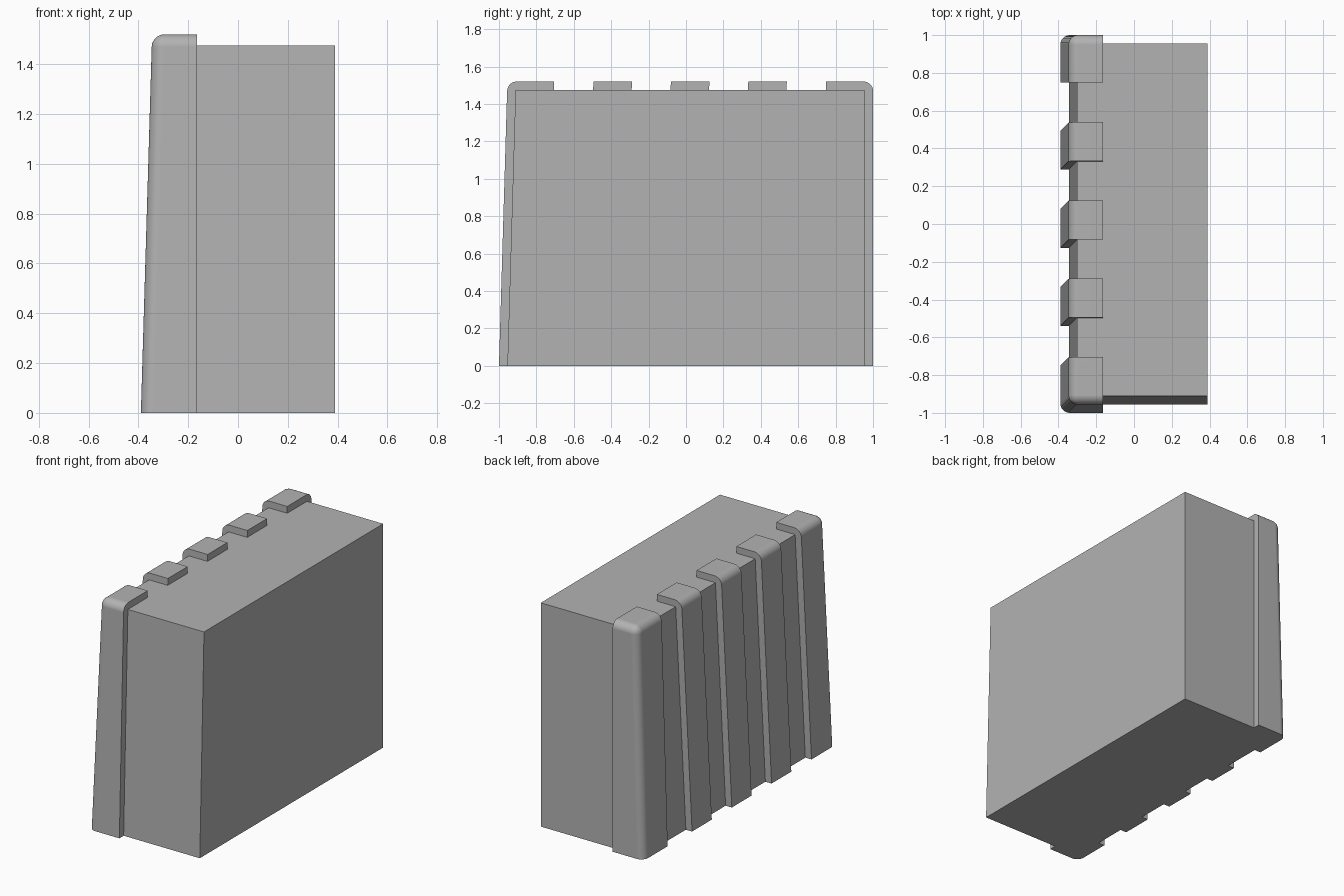
import bpy, bmesh
from math import radians

cube = bpy.data.objects.get("Cube")
if cube:
    bpy.data.objects.remove(cube, do_unlink=True)

LEAN = 0.045     # inward lean of the ribbed and front sides over the full height
TOP = 1.52

grey = bpy.data.materials.new("plain grey")
grey.use_nodes = True
colour = (0.45, 0.45, 0.45, 1)
grey.diffuse_color = colour
grey.node_tree.nodes["Principled BSDF"].inputs["Base Color"].default_value = colour


def leaning_box(x0, x1, y0, y1, height):
    """Box whose -x and -y sides lean inwards with height."""
    bm = bmesh.new()
    bmesh.ops.create_cube(bm, size=1)
    for v in bm.verts:
        shift = LEAN * height / TOP if v.co.z > 0 else 0
        v.co.x = x1 if v.co.x > 0 else x0 + shift
        v.co.y = y1 if v.co.y > 0 else y0 + shift
        v.co.z = height if v.co.z > 0 else 0
    return bm


def cut(bm, y, normal):
    """Remove everything on the normal side of a plane and close the hole."""
    bmesh.ops.bisect_plane(bm, geom=bm.verts[:] + bm.edges[:] + bm.faces[:],
                           plane_co=(0, y, 0), plane_no=normal, clear_outer=True)
    bmesh.ops.holes_fill(bm, edges=[e for e in bm.edges if e.is_boundary])


def finish(bm, name, rounded=False):
    bmesh.ops.recalc_face_normals(bm, faces=bm.faces[:])
    mesh = bpy.data.meshes.new(name)
    bm.to_mesh(mesh)
    bm.free()
    mesh.materials.append(grey)
    obj = bpy.data.objects.new(name, mesh)
    bpy.context.collection.objects.link(obj)
    if rounded:
        bpy.ops.object.select_all(action='DESELECT')
        obj.select_set(True)
        bpy.context.view_layer.objects.active = obj
        bpy.ops.object.shade_smooth_by_angle(angle=radians(35))
        weighted = obj.modifiers.new("even shading", 'WEIGHTED_NORMAL')
        weighted.keep_sharp = True


# Main block
finish(leaning_box(-0.345, 0.39, -0.955, 0.955, 1.475), "main_block")


# Ribs: slices of one rounded shell that wraps the ribbed side
def rib(name, low=None, high=None, upright=False):
    inner = -0.165
    bm = leaning_box(-0.39, inner, -1, 1, TOP)
    edges = []
    for e in bm.edges:
        mid = (e.verts[0].co + e.verts[1].co) / 2
        if mid.z > 0.01 and mid.x < inner - 0.01:
            edges.append(e)
    bmesh.ops.bevel(bm, geom=edges, offset=0.05, segments=8, profile=0.5,
                    affect='EDGES', clamp_overlap=True)
    slope = 0 if upright else LEAN / TOP
    if low is not None:
        cut(bm, low, (0, -1, slope))
    if high is not None:
        cut(bm, high, (0, 1, -slope))
    finish(bm, name, True)


rib("front_corner_rib", high=-0.75)
for i, part in enumerate(("front", "middle", "back")):
    start = -0.54 + 0.414 * i
    rib(part + "_rib", start, start + 0.206)
rib("back_corner_rib", low=0.748, upright=True)
